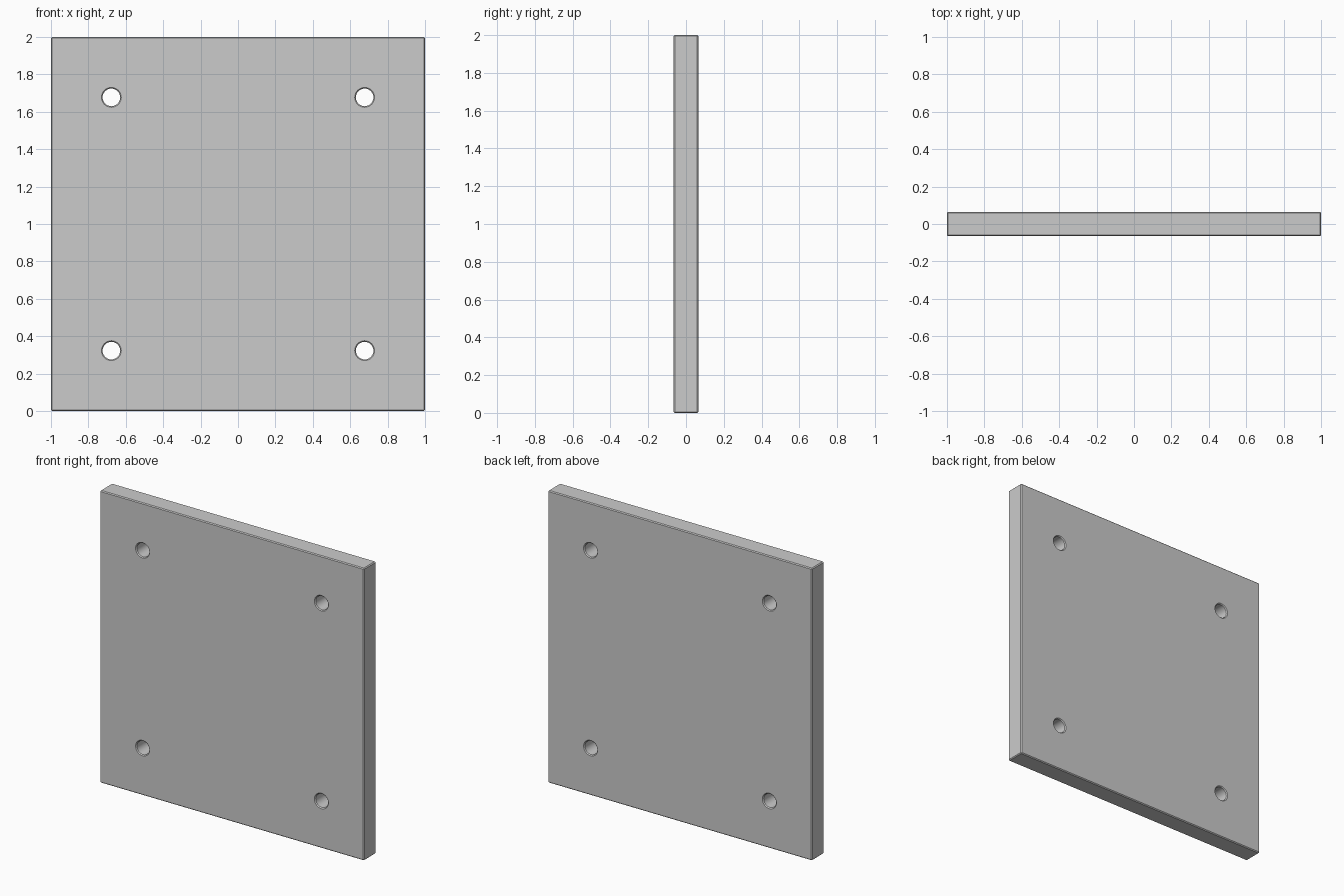
import bpy, bmesh
from math import pi, radians
from mathutils import Matrix

if "Cube" in bpy.data.objects:
    bpy.data.objects.remove(bpy.data.objects["Cube"])

SIZE, THICK = 2.0, 0.13
HOLE_POS, HOLE_R, CHAMFER = 0.677, 0.047, 0.006


def make_object(name, bm):
    mesh = bpy.data.meshes.new(name)
    bm.to_mesh(mesh)
    bm.free()
    obj = bpy.data.objects.new(name, mesh)
    bpy.context.collection.objects.link(obj)
    return obj


# Square upright plate
bm = bmesh.new()
bmesh.ops.create_cube(bm, size=1, matrix=Matrix.Translation((0, 0, SIZE / 2))
                      @ Matrix.Diagonal((SIZE, THICK, SIZE, 1)))
plate = make_object("mounting_plate", bm)

# Four screw hole cutters
bm = bmesh.new()
for sx in (-1, 1):
    for sz in (-1, 1):
        place = Matrix.Translation((sx * HOLE_POS, 0, SIZE / 2 + sz * HOLE_POS))
        bmesh.ops.create_cone(bm, cap_ends=True, segments=32, radius1=HOLE_R,
                              radius2=HOLE_R, depth=THICK * 3,
                              matrix=place @ Matrix.Rotation(pi / 2, 4, 'X'))
cutter = make_object("hole_cutter", bm)
cutter.hide_render = True

# Drill the holes, then chamfer every sharp rim
bpy.context.view_layer.objects.active = plate
plate.select_set(True)
drill = plate.modifiers.new("holes", 'BOOLEAN')
drill.operation = 'DIFFERENCE'
drill.solver = 'EXACT'
drill.object = cutter
chamfer = plate.modifiers.new("chamfer", 'BEVEL')
chamfer.width = CHAMFER
chamfer.segments = 1
chamfer.limit_method = 'ANGLE'
chamfer.angle_limit = radians(40)
for mod in ("holes", "chamfer"):
    bpy.ops.object.modifier_apply(modifier=mod)
bpy.data.objects.remove(cutter)
bpy.ops.object.shade_smooth_by_angle(angle=radians(30))
